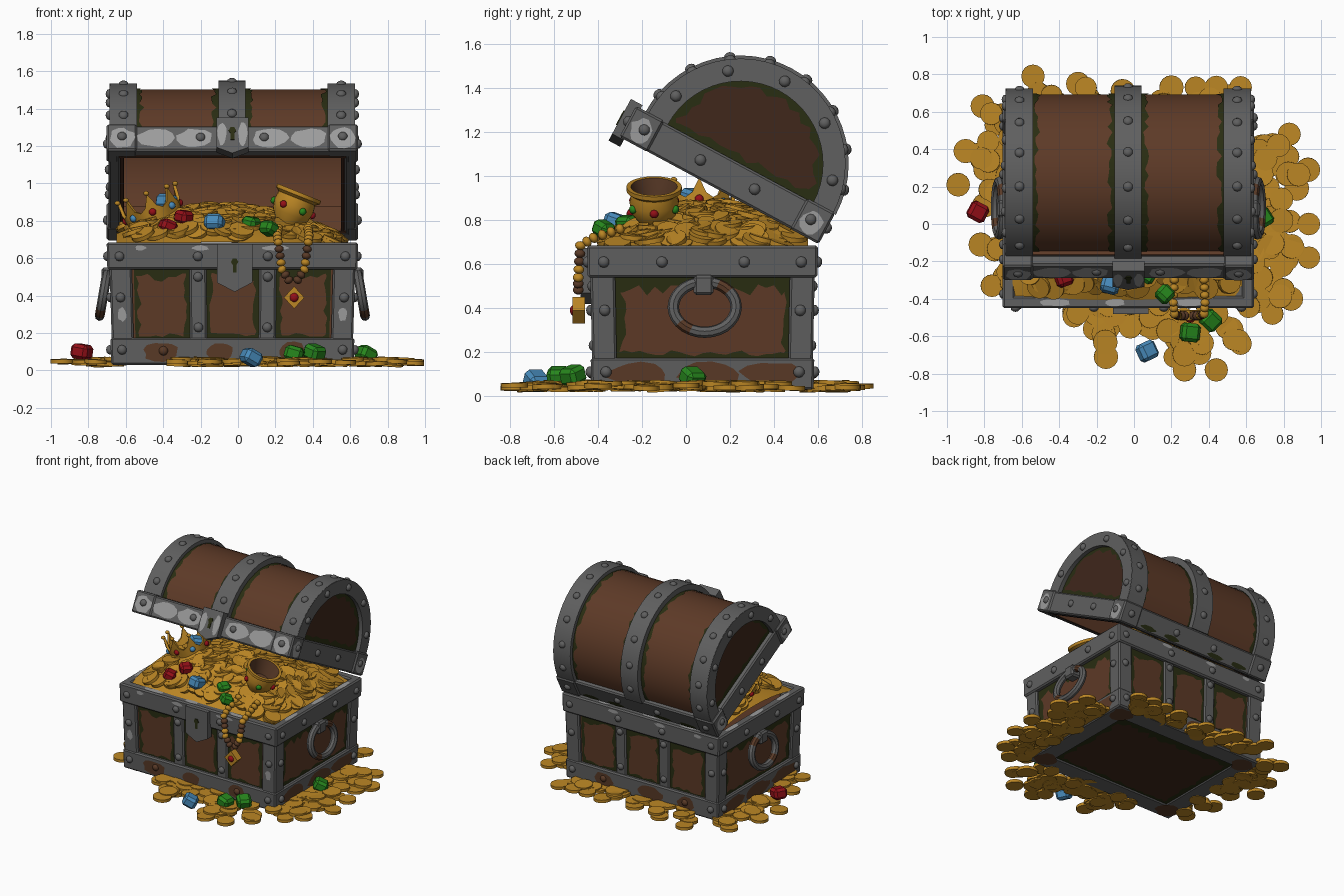
import bpy, bmesh, math, random
from mathutils import Matrix, Vector as V

if "Cube" in bpy.data.objects:
    bpy.data.objects.remove(bpy.data.objects["Cube"])
random.seed(7)
R, T, ROT = random.uniform, Matrix.Translation, Matrix.Rotation
COLORS = dict(wood=(.11, .042, .02), dark_wood=(.05, .02, .011), iron=(.115, .115, .115), worn_iron=(.33, .33, .33),
              moss=(.022, .026, .006), gold=(.50, .24, .018), ruby=(.30, .005, .009), sapphire=(.065, .26, .50),
              emerald=(.02, .24, .012), rust=(.10, .042, .02))
MATS = [bpy.data.materials.new(n) for n in COLORS]
for m, c in zip(MATS, COLORS.values()):
    m.diffuse_color = (*c, 1)
WOOD, DARK, IRON, WORN, MOSS, GOLD, RED, BLUE, GREEN, RUST = range(10)
X, Y, Z = V((1, 0, 0)), V((0, 1, 0)), V((0, 0, 1))
CX, CY = -.03, .075
SIDES = (-1, 1)

def finish(bm, name, matrix=Matrix()):
    bmesh.ops.transform(bm, matrix=matrix, verts=bm.verts)
    used = sorted({f.material_index for f in bm.faces})
    for f in bm.faces:
        f.material_index = used.index(f.material_index)
    me = bpy.data.meshes.new(name)
    bm.to_mesh(me)
    for i in used:
        me.materials.append(MATS[i])
    me.shade_smooth()
    me.set_sharp_from_angle(angle=math.radians(30))
    bpy.context.collection.objects.link(bpy.data.objects.new(name, me))

def tag(verts, mi):
    for f in {f for v in verts for f in v.link_faces}:
        f.material_index = mi

def box(bm, c, size, mi, bev=.01, rot=Matrix()):
    vs = bmesh.ops.create_cube(bm, size=1, matrix=T(c) @ rot @ Matrix.Diagonal((*size, 1)))['verts']
    tag(vs, mi)
    bmesh.ops.bevel(bm, geom=list({e for v in vs for e in v.link_edges}), offset=bev, segments=1,
                    profile=.5, affect='EDGES', material=mi)

def prism(bm, pts, vec, mi):
    a, b = [bm.verts.new(p) for p in pts], [bm.verts.new(V(p) + V(vec)) for p in pts]
    fs = [bm.faces.new(a), bm.faces.new(b[::-1])] + [bm.faces.new((a[i - 1], a[i], b[i], b[i - 1])) for i in range(len(a))]
    for f in fs:
        f.material_index = mi
    bmesh.ops.recalc_face_normals(bm, faces=fs)

def flat(bm, pts, nrm, mi):
    f = bm.faces.new([bm.verts.new(p) for p in pts])
    f.normal_update()
    f.material_index = mi
    if f.normal.dot(nrm) < 0:
        f.normal_flip()

def ragged(bm, edge, inward, nrm, w, mi=MOSS):       # painted strip along points, one ragged edge
    out = [p + inward(p) * w * R(.3, 1.1) for p in edge]
    for i in range(len(edge) - 1):
        flat(bm, (edge[i], edge[i + 1], out[i + 1], out[i]), nrm(edge[i]), mi)

def frame_moss(bm, o, u, v, nrm, w, h, t):           # four ragged strips round a panel
    for p, a, b, l, k in ((o, u, v, w, .8), (o + v * h, u, -v, w, 1.7), (o, v, u, h, 1), (o + u * w, v, -u, h, 1)):
        n = max(4, int(l / .035))
        ragged(bm, [p + a * (l * i / n) for i in range(n + 1)], lambda q: b, lambda q: nrm, t * k)

def patch(bm, c, u, v, nrm, w, h, mi=WORN):          # ragged paint blotch
    angs = [(math.tau * i / 13, R(.8, 1.1)) for i in range(13)]
    flat(bm, [V(c) + u * (w * k * math.cos(a)) + v * (h * min(1, k) * math.sin(a)) for a, k in angs], nrm, mi)

def rivet(bm, p, nrm, r=.026, mi=IRON):
    M = T(p) @ V(nrm).to_track_quat('Z', 'Y').to_matrix().to_4x4() @ Matrix.Diagonal((1, 1, .8, 1))
    tag(bmesh.ops.create_icosphere(bm, subdivisions=2, radius=r, matrix=M)['verts'], mi)

def lathe(bm, rings, M, mi, closed=False):           # rings of points joined by quads
    vs, fs = [[bm.verts.new(M @ V(p)) for p in r] for r in rings], []
    for k, (a, b) in enumerate(zip(vs, vs[1:] + vs[:1]) if closed else zip(vs, vs[1:])):
        fs += [bm.faces.new((a[j - 1], a[j], b[j], b[j - 1])) for j in range(len(a))]
        tag(b, mi(k))
    bmesh.ops.recalc_face_normals(bm, faces=fs)

def shield(bm, x, w, z0, z1, zp, y, d, zk):          # lock shape with keyhole
    prism(bm, [(x - w, y, z1), (x + w, y, z1), (x + w, y, z0), (x, y, zp), (x - w, y, z0)], (0, d, 0), IRON)
    prism(bm, [(x + a, y, zk + b) for a, b in ((-.01, -.04), (.01, -.04), (.01, 0), (.02, .015), (.01, .034), (-.01, .034),
                                               (-.02, .015), (-.01, 0))], (0, -.005, 0), MOSS)

# chest body: wood core, rims, posts, straps, tapered at the end
bm = bmesh.new()
box(bm, (CX, CY, .335), (1.27, .98, .57), WOOD, .002)
box(bm, (CX, CY, .05), (1.1, .8, .02), DARK, .002)
frame_moss(bm, V((CX - .52, CY - .37, .037)), X, Y, -Z, 1.04, .74, .05)
for s in SIDES:
    for z, h, hx, hy, t in ((.612, .145, .672, .525, .065), (.102, .145, .667, .52, .15)):
        box(bm, (CX, CY + s * (hy - t / 2), z), (2 * hx, t, h), IRON)
        box(bm, (CX + s * (hx - t / 2), CY, z), (t, 2 * hy - .02, h), IRON)
    for q in SIDES:
        box(bm, (CX + s * .60, CY + q * .456, .35), (.12, .114, .62), IRON)
        patch(bm, (CX + s * .57, CY + q * .42, .027), X, Y, -Z, .09, .09, RUST)
        for z in (.11, .39, .61):
            d = .01 * (z != .39)
            rivet(bm, (CX + s * .605, CY + q * (.515 + d), z), Y * q)
            rivet(bm, (CX + s * (.662 + d), CY + q * .45, z), X * s)
    for x in (-.215, .16):
        box(bm, (x, CY + s * .478, .35), (.092, .055, .5), IRON)
        rivet(bm, (x, CY + s * .507, .23), Y * s)
        rivet(bm, (x, CY + s * .507, .5), Y * s)
        rivet(bm, (x * 1.9, CY + s * .52, .105), Y * s, mi=RUST)
        rivet(bm, (x, CY + s * .525, .61), Y * s)
        rivet(bm, (CX + s * .672, CY + x + .03, .61), X * s)
    for x0, x1 in ((-.56, -.261), (-.169, .114), (.206, .5)):
        frame_moss(bm, V((x0, CY + s * .494, .17)), X, Z, Y * s, x1 - x0, .37, .035)
    frame_moss(bm, V((CX + s * .639, CY - .4, .17)), Y, Z, X * s, .8, .37, .045)
    for x in (-.42, -.1, .3):                        # rust and wear
        patch(bm, (x, CY + s * .523, .1), X, Z, Y * s, R(.07, .12), .055, RUST)
        patch(bm, (x - .1, CY + s * .528, .655), X, Z, Y * s, R(.03, .08), .015)
        patch(bm, (x, CY - s * .495, .688), X, Y, Z, R(.05, .1), .022)
    for y in (-.23, .1, .4):
        patch(bm, (CX + s * .67, y, .1), Y, Z, X * s, .15, .058, RUST)
        patch(bm, (CX + s * .642, y, .688), X, Y, Z, .02, .08)
    patch(bm, (CX + s * .6, CY - .517, .3), X, Z, -Y, .025, .04)
for v in bm.verts:
    k = .97 + .03 * min(1, v.co.z / .65)
    v.co.x, v.co.y = CX + (v.co.x - CX) * k, CY + (v.co.y - CY) * k
finish(bm, "chest_body")
bm = bmesh.new()
shield(bm, -.018, .095, .47, .675, .42, -.48, .05, .565)
finish(bm, "lock_plate")

# side ring handles
def circle(r, z, n=24):
    return [(r * math.cos(math.tau * i / n), r * math.sin(math.tau * i / n), z) for i in range(n)]
for s, side in zip(SIDES, ("left", "right")):
    bm = bmesh.new()
    box(bm, (CX + s * .66, .08, .505), (.08, .09, .09), IRON, .012)
    rings = [[(z, y * (.143 + x), w * (.116 + x)) for x, z, _ in circle(.026, 0, 8)] for y, w, _ in circle(1, 0, 28)]
    lathe(bm, rings, T((CX + s * .69, .085, .405)) @ ROT(-s * .17, 4, 'Y'), lambda k: RUST if k % 14 in (3, 4) else IRON, True)
    finish(bm, side + "_handle")

# lid, built closed and swung open about the back hinge
HZ, HY, LC, AC = .695, .60, .09, .118                # hinge, rim centre, barrel centre
LZ = HZ + .152
OPEN = T((0, HY, HZ)) @ ROT(math.radians(-28.3), 4, 'X') @ T((0, -HY, -HZ))
ANGS = [math.pi * i / 26 for i in range(27)]

def pt(x, r, a):
    return V((x, AC + r * math.cos(a), LZ + r * math.sin(a)))

def radial(p):
    return V((0, p.y - AC, p.z - LZ)).normalized()

def arch(bm, x, w, r0, r1, mi):
    prism(bm, [pt(x - w / 2, r1, a) for a in ANGS] + [pt(x - w / 2, r0, a) for a in ANGS[::-1]], (w, 0, 0), mi)
bm = bmesh.new()
arch(bm, CX, 1.26, .41, .446, WOOD)
for s in SIDES:
    xe = CX + s * .6255
    prism(bm, [pt(CX + s * .60, .42, a) for a in ANGS], (s * .022, 0, 0), DARK)
    box(bm, (CX, LC + s * .425, HZ + .078), (1.22, .03, .15), WOOD, .002)
    box(bm, (CX + s * .59, LC, HZ + .078), (.02, .88, .15), DARK, .002)
    ragged(bm, [pt(xe, .38, a) for a in ANGS], lambda p: -radial(p), lambda p: X * s, .05)
    ragged(bm, [V((xe, LC - .35 + .05 * i, LZ)) for i in range(16)], lambda p: Z, lambda p: X * s, .04)
for x, d in ((-.545, 1), (-.102, -1), (.036, 1), (.485, -1)):
    ragged(bm, [pt(x, .450, math.pi * i / 40) for i in range(41)], lambda p: X * d, radial, .042)
finish(bm, "lid_planks", OPEN)

bm = bmesh.new()
for x, w, r in ((-.612, .145, .478), (-.032, .145, .492), (.552, .145, .478)):
    arch(bm, x, w, .43, r, IRON)
    for i in range(8):
        p = pt(x, r - .004, math.radians(14 + i * 22))
        rivet(bm, p, radial(p), .027)
for s in SIDES:
    arch(bm, CX + s * .628, .057, .375, .476, IRON)
    for i in range(5):
        rivet(bm, pt(CX + s * .657, .425, math.radians(18 + 36 * i)), X * s)
    box(bm, (CX, LC + s * .472, HZ + .076), (1.32, .065, .152), IRON)
    box(bm, (CX + s * .631, LC, HZ + .076), (.062, 1, .152), IRON)
    for q in SIDES:                                  # corner caps
        box(bm, (CX + s * .591, LC + q * .472, HZ + .078), (.162, .085, .16), IRON)
        box(bm, (CX + s * .641, LC + q * .441, HZ + .078), (.062, .144, .16), IRON)
        rivet(bm, (CX + s * .59, LC + q * .515, HZ + .08), Y * q)
        rivet(bm, (CX + s * .672, LC + q * .43, HZ + .08), X * s)
        rivet(bm, (CX + s * .662, LC + q * .14, HZ + .08), X * s)
        rivet(bm, (CX + q * .17, LC + s * .505, HZ + .08), Y * s)
        patch(bm, (CX + s * .675, LC + q * .44, HZ + .07), Y, Z, X * s, .055, .06)
    patch(bm, (CX + s * .59, LC - .518, HZ + .07), X, Z, -Y, .07, .065)
    for x, w in ((.2, .1), (.41, .1)):
        patch(bm, (CX + s * x, LC - .508, HZ + .075), X, Z, -Y, w, .06)
        patch(bm, (CX + s * x, LC + .508, HZ + .03), X, Z, Y, w * .7, .02, MOSS)
finish(bm, "lid_straps", OPEN)
bm = bmesh.new()
shield(bm, -.03, .085, .69, .87, .655, LC - .55, .06, .775)
for x in (-.085, .025):
    patch(bm, (x, LC - .553, .77), X, Z, -Y, .025, .075)
finish(bm, "lid_hasp", OPEN)

# treasure heap
def heap(x, y):
    return .65 + .2 * max(0, 1 - ((x + .1) / .72) ** 2) * max(0, 1 - ((y - .12) / .58) ** 2)

def coin(bm, p, tilt, nrm=Z):
    M = T(p) @ nrm.to_track_quat('Z', 'Y').to_matrix().to_4x4() @ ROT(R(-tilt, tilt), 4, 'X') @ ROT(R(-tilt, tilt), 4, 'Y')
    r = R(.058, .066)
    tag(bmesh.ops.create_cone(bm, cap_ends=True, segments=16, radius1=r, radius2=r, depth=.022, matrix=M)['verts'], GOLD)
bm = bmesh.new()
vs = bmesh.ops.create_grid(bm, x_segments=24, y_segments=20, size=1)['verts']
for v in vs:
    x, y = CX + v.co.x * .62, CY + v.co.y * .48
    v.co = (x, y, heap(x, y))
tag(vs, GOLD)
for _ in range(380):
    x, y = CX + R(-.56, .56), CY + R(-.42, .42)
    n = V((heap(x - .02, y) - heap(x + .02, y), heap(x, y - .02) - heap(x, y + .02), .04)).normalized()
    coin(bm, (x, y, heap(x, y) + R(.005, .028)), .28, n)
finish(bm, "coin_heap")

# floor coins: outer ring, then filler towards the chest
OUTER = [(-.54, .79), (-.3, .75), (-.06, .71), (-.81, .63), (-.74, .53), (-.78, .44), (-.9, .39), (-.94, .21), (-.8, .29),
         (-.8, .1), (-.82, -.11), (-.76, -.33), (-.32, -.49), (-.21, -.56), (-.15, -.71), (.27, -.78), (.44, -.78), (.35, -.69),
         (.57, -.64), (.74, -.48), (.84, -.4), (.83, .48), (.82, .36), (.93, .29), (.87, .19), (.935, 0), (.935, -.18), (.76, .03),
         (.79, -.22), (.7, .42), (.2, .73), (.33, .73), (.44, .73), (.57, .73), (.1, -.56), (.23, -.59), (.78, -.1), (-.02, -.55)]
bm = bmesh.new()
for x, y in OUTER:
    coin(bm, (x, y, R(.036, .05)), .05)
    for _ in range(6):
        k = R(.7, .93)
        px, py = x * k + R(-.04, .04), y * k + R(-.04, .04)
        if abs(px - CX) > .62 or abs(py - CY) > .48:
            coin(bm, (px, py, R(.032, .06)), .08)
finish(bm, "floor_coins")

# loose gems
for name, mi, places in (("ruby", RED, [(-.375, -.29, .77), (-.29, -.22, .82), (-.835, .065, .1)]),
                         ("sapphire", BLUE, [(-.125, -.32, .79), (.07, -.68, .07), (-.38, .03, .9)]),
                         ("emerald", GREEN, [(.07, -.27, .785), (.165, -.375, .76), (.3, -.58, .09), (.41, -.515, .095), (.685, .03, .085)])):
    bm = bmesh.new()
    for p in places:
        w = .1 if p[2] < .3 or mi == BLUE else .088
        box(bm, p, (w, w, w * .8), mi, .018, ROT(R(0, 3), 4, 'Z') @ ROT(R(.15, .5), 4, 'X'))
    finish(bm, name + "_gems")

# goblet bowl tipped right, crown leaning left
for name, M, n, r, z in (("goblet", T((.265, -.145, .795)) @ ROT(.38, 4, 'Y'), 6, .112, .08),
                         ("crown", T((-.44, .06, .80)) @ ROT(-.33, 4, 'Y'), 8, .155, .05)):
    bm = bmesh.new()
    if name == "goblet":
        prof = [(.055, -.03), (.07, 0), (.1, .04), (.112, .09), (.105, .135), (.126, .15), (.126, .17), (.106, .17),
                (.09, .12), (.075, .06), (.01, .05)]
        lathe(bm, [circle(*p) for p in prof], M, lambda k: RUST if k > 6 else GOLD)
    else:
        top = [(x, y, (.15, .08, .06, .08)[i % 4]) for i, (x, y, _) in enumerate(circle(.165, 0, 32))]
        lathe(bm, [circle(.145, 0, 32), top, [(x * .9, y * .9, h) for x, y, h in top], circle(.13, 0, 32)], M, lambda k: GOLD, True)
    for i, (x, y, _) in enumerate(circle(1, 0, n)):
        rivet(bm, M @ V((x * r, y * r, z)), M.to_3x3() @ V((x, y, 0)), .02, (RED, BLUE if n == 8 else GREEN)[i % 2])
        if n == 8:
            rivet(bm, M @ V((x * .163, y * .163, .155)), Z, .016, GOLD)
    finish(bm, name)

# bead necklace over the rim, with pendant
bm = bmesh.new()
for d in SIDES:
    path = [V((.295 + d * a, y, z)) for a, y, z in ((.08, -.3, .76), (.085, -.42, .72), (.08, -.48, .685), (.06, -.49, .54), (.005, -.49, .455))]
    for a, b in zip(path, path[1:]):
        n = max(2, int((b - a).length / .032))
        for i in range(n):
            rivet(bm, a.lerp(b, i / n), b - a, .025, GOLD if i % 3 == 0 or a.z > .71 else RUST)
prism(bm, [(.3 + a, -.46, .39 + b) for a, b in ((0, .06), (.055, 0), (0, -.06), (-.055, 0))], (0, -.055, 0), GOLD)
rivet(bm, (.3, -.508, .39), -Y, .026, RED)
finish(bm, "necklace")

for m in bpy.data.materials:
    if m.users and not m.is_grease_pencil:
        m.use_nodes = True
        m.node_tree.nodes["Principled BSDF"].inputs["Base Color"].default_value = m.diffuse_color
